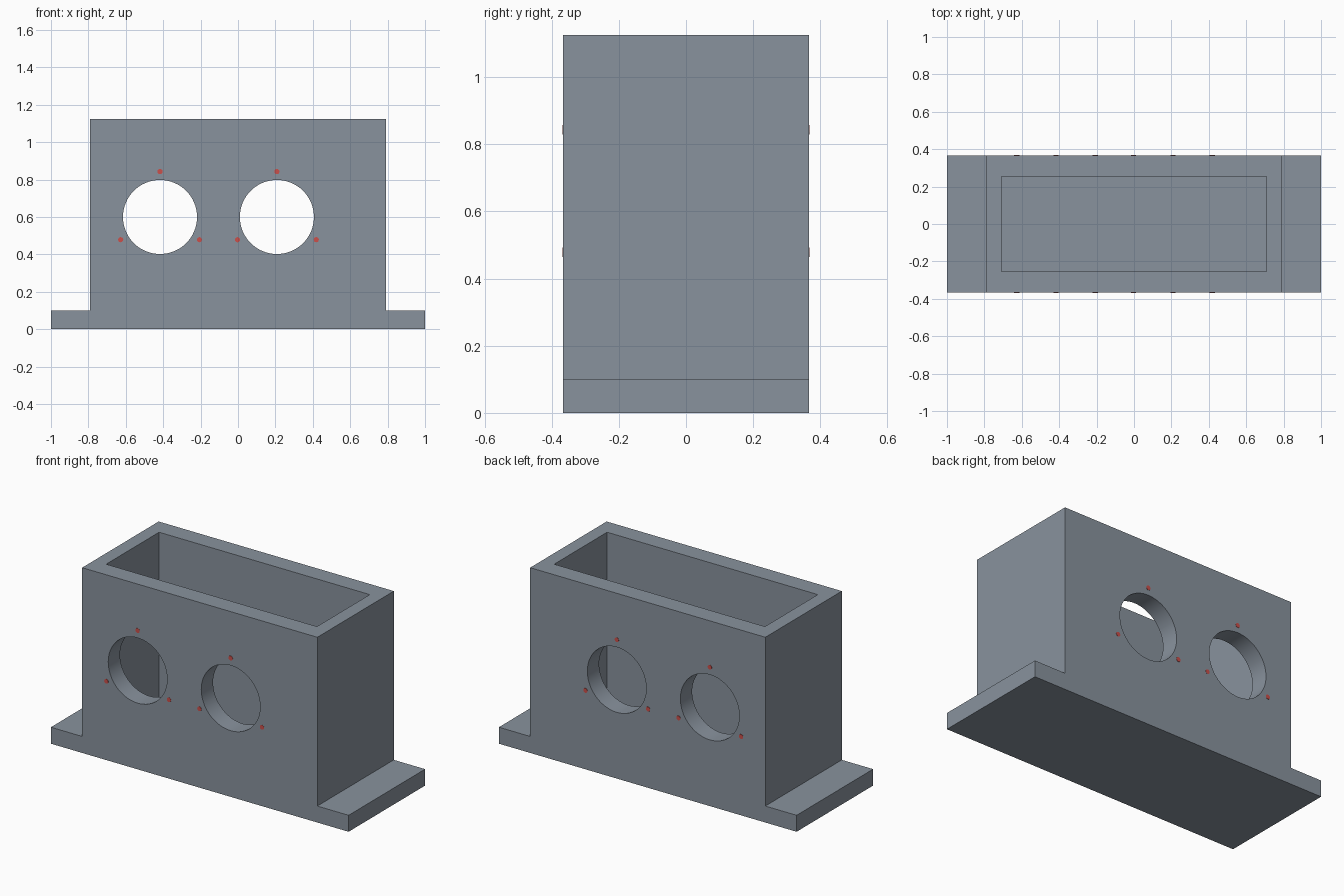
import bpy, bmesh, math
from mathutils import Matrix, Vector

if "Cube" in bpy.data.objects:
    bpy.data.objects.remove(bpy.data.objects["Cube"])

HALF_Y = 0.367          # half depth of the housing
TOP = 1.125
PLATE = 0.005           # thin sheet closing the underside
HOLES_X = (-0.417, 0.208)
HOLE_Z, HOLE_R = 0.60, 0.198
DOT_RING, DOT_R = 0.243, 0.014


def material(name, rgb):
    m = bpy.data.materials.new(name)
    m.diffuse_color = (*rgb, 1)
    m.use_nodes = True
    m.node_tree.nodes["Principled BSDF"].inputs["Base Color"].default_value = m.diffuse_color
    return m


GREY = material("slate grey", (0.25, 0.29, 0.34))
RED = material("marker red", (0.60, 0.08, 0.07))


def make_object(name, bm, mat):
    bmesh.ops.recalc_face_normals(bm, faces=bm.faces)
    mesh = bpy.data.meshes.new(name)
    bm.to_mesh(mesh)
    bm.free()
    mesh.materials.append(mat)
    ob = bpy.data.objects.new(name, mesh)
    bpy.context.collection.objects.link(ob)
    return ob


def box(name, x, y, z0, z1, mat):
    bm = bmesh.new()
    m = Matrix.Translation((0, 0, (z0 + z1) / 2)) @ Matrix.Diagonal((2 * x, 2 * y, z1 - z0, 1))
    bmesh.ops.create_cube(bm, size=1, matrix=m)
    return make_object(name, bm, mat)


def cylinder_y(name, x, y, z, r, length, sides, mat):
    bm = bmesh.new()
    m = Matrix.Translation((x, y, z)) @ Matrix.Rotation(math.pi / 2, 4, 'X')
    bmesh.ops.create_cone(bm, cap_ends=True, segments=sides, radius1=r, radius2=r,
                          depth=length, matrix=m)
    return make_object(name, bm, mat)


# housing with mounting flanges: one profile extruded front to back
half = [(1.0, PLATE), (1.0, 0.10), (0.79, 0.10), (0.79, TOP)]
profile = half + [(-x, z) for x, z in reversed(half)]
bm = bmesh.new()
face = bm.faces.new([bm.verts.new((x, -HALF_Y, z)) for x, z in profile])
ext = bmesh.ops.extrude_face_region(bm, geom=[face])
bmesh.ops.translate(bm, vec=Vector((0, 2 * HALF_Y, 0)),
                    verts=[v for v in ext["geom"] if isinstance(v, bmesh.types.BMVert)])
housing = make_object("housing", bm, GREY)

# cut the open cavity and the two round windows through both walls
cutters = [box("cavity_cutter", 0.708, 0.254, -0.2, 1.4, GREY)]
cutters += [cylinder_y("window_cutter", x, 0, HOLE_Z, HOLE_R, 2, 64, GREY) for x in HOLES_X]
bpy.context.view_layer.objects.active = housing
housing.select_set(True)
for c in cutters:
    c.hide_render = True
    mod = housing.modifiers.new("cut", 'BOOLEAN')
    mod.operation = 'DIFFERENCE'
    mod.solver = 'EXACT'
    mod.object = c
    bpy.ops.object.modifier_apply(modifier=mod.name)
    bpy.data.objects.remove(c)
bpy.ops.object.shade_smooth_by_angle(angle=math.radians(30))

# bottom sheet closing the cavity
box("base_plate", 1.0, HALF_Y, 0, PLATE, GREY)

# three red fixing dots around each window, front and back
for x in HOLES_X:
    for deg in (90, 210, 330):
        a = math.radians(deg)
        for side in (-1, 1):
            cylinder_y("fixing_dot", x + DOT_RING * math.cos(a), side * HALF_Y,
                       HOLE_Z + DOT_RING * math.sin(a), DOT_R, 0.003, 12, RED)
